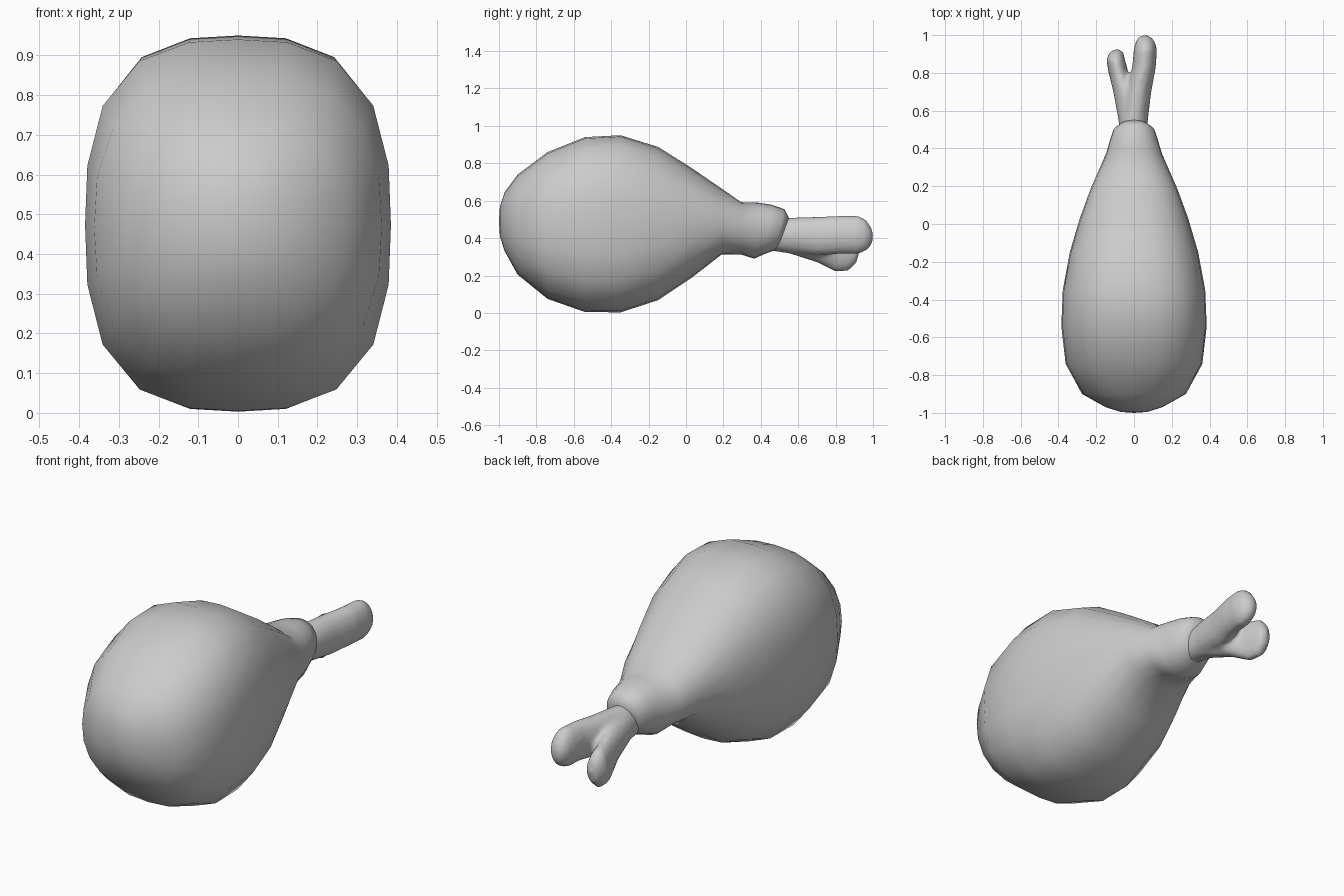
import bpy, bmesh
from math import cos, sin, pi


def loft(name, rings, start, end, sides):
    """Rings are (y, centre x, half width, z low, z high, squareness, tilt)."""
    bm = bmesh.new()
    loops = []
    for y, cx, w, lo, hi, n, tilt in rings:
        loop = []
        for i in range(sides):
            c, s = cos(2 * pi * i / sides), sin(2 * pi * i / sides)
            k = (abs(c) ** n + abs(s) ** n) ** (-1 / n)
            c, s = c * k, s * k
            loop.append(bm.verts.new((cx + w * c, y + tilt * s,
                                      (lo + hi) / 2 + s * (hi - lo) / 2)))
        loops.append(loop)
    for a, b in zip(loops, loops[1:]):
        for i in range(sides):
            j = (i + 1) % sides
            bm.faces.new((a[i], a[j], b[j], b[i]))
    for loop, tip in ((loops[0], start), (loops[-1], end)):
        v = bm.verts.new(tip)
        for i in range(sides):
            bm.faces.new((loop[i], loop[(i + 1) % sides], v))
    bmesh.ops.recalc_face_normals(bm, faces=bm.faces)
    mesh = bpy.data.meshes.new(name)
    bm.to_mesh(mesh)
    bm.free()
    mesh.shade_smooth()
    obj = bpy.data.objects.new(name, mesh)
    bpy.context.collection.objects.link(obj)
    return obj


# Meat: boxy-round body narrowing to a cuff around the bone
meat = [
    (-0.995, 0, 0.07, 0.41, 0.57, 2.0, 0),
    (-0.970, 0, 0.15, 0.33, 0.645, 2.1, 0),
    (-0.900, 0, 0.275, 0.205, 0.74, 2.3, 0),
    (-0.740, 0, 0.362, 0.075, 0.86, 2.6, 0),
    (-0.540, 0, 0.385, 0.005, 0.94, 2.8, 0),
    (-0.350, 0, 0.377, 0.003, 0.95, 2.8, 0),
    (-0.150, 0, 0.340, 0.068, 0.888, 2.6, 0),
    (0.030, 0, 0.287, 0.188, 0.775, 2.4, 0),
    (0.190, 0, 0.228, 0.312, 0.665, 2.3, 0),
    (0.295, 0, 0.182, 0.312, 0.592, 2.2, 0),
    (0.375, 0, 0.147, 0.290, 0.590, 2.2, 0.01),
    (0.440, 0, 0.128, 0.315, 0.578, 2.2, 0.02),
    (0.500, 0, 0.108, 0.335, 0.555, 2.2, 0.025),
    (0.520, 0, 0.078, 0.345, 0.510, 2.0, 0.03),
]
loft("meat", meat, (0, -1, 0.49), (0, 0.52, 0.43), 20)

# Bone: two tubes share a shaft and fork into a high and a low knob
high = [
    (0.40, 0.00, 0.070, 0.34, 0.50, 2, 0),
    (0.55, -0.002, 0.076, 0.32, 0.51, 2, 0),
    (0.70, 0.022, 0.070, 0.305, 0.515, 2, 0),
    (0.83, 0.053, 0.063, 0.315, 0.52, 2, 0),
    (0.92, 0.060, 0.062, 0.315, 0.52, 2, 0),
    (0.96, 0.060, 0.053, 0.33, 0.50, 2, 0),
    (0.99, 0.058, 0.034, 0.36, 0.46, 2, 0),
]
low = [
    (0.40, 0.00, 0.070, 0.34, 0.50, 2, 0),
    (0.55, -0.005, 0.078, 0.318, 0.50, 2, 0),
    (0.70, -0.040, 0.070, 0.27, 0.47, 2, 0),
    (0.80, -0.082, 0.053, 0.218, 0.44, 2, 0),
    (0.87, -0.097, 0.050, 0.225, 0.43, 2, 0),
    (0.91, -0.093, 0.036, 0.265, 0.39, 2, 0),
]
bone = loft("bone", high, (0, 0.40, 0.42), (0.056, 1.003, 0.41), 16)
lobe = loft("low_knob", low, (0, 0.40, 0.42), (-0.09, 0.93, 0.33), 16)
bm = bmesh.new()
bm.from_mesh(bone.data)
bm.from_mesh(lobe.data)
bm.to_mesh(bone.data)
bm.free()
bpy.data.objects.remove(lobe)

# Fuse the fork into one soft surface
fuse = bone.modifiers.new("fuse", "REMESH")
fuse.mode = "VOXEL"
fuse.voxel_size = 0.012
fuse.use_smooth_shade = True
soft = bone.modifiers.new("soften", "SMOOTH")
soft.factor = 0.5
soft.iterations = 5
